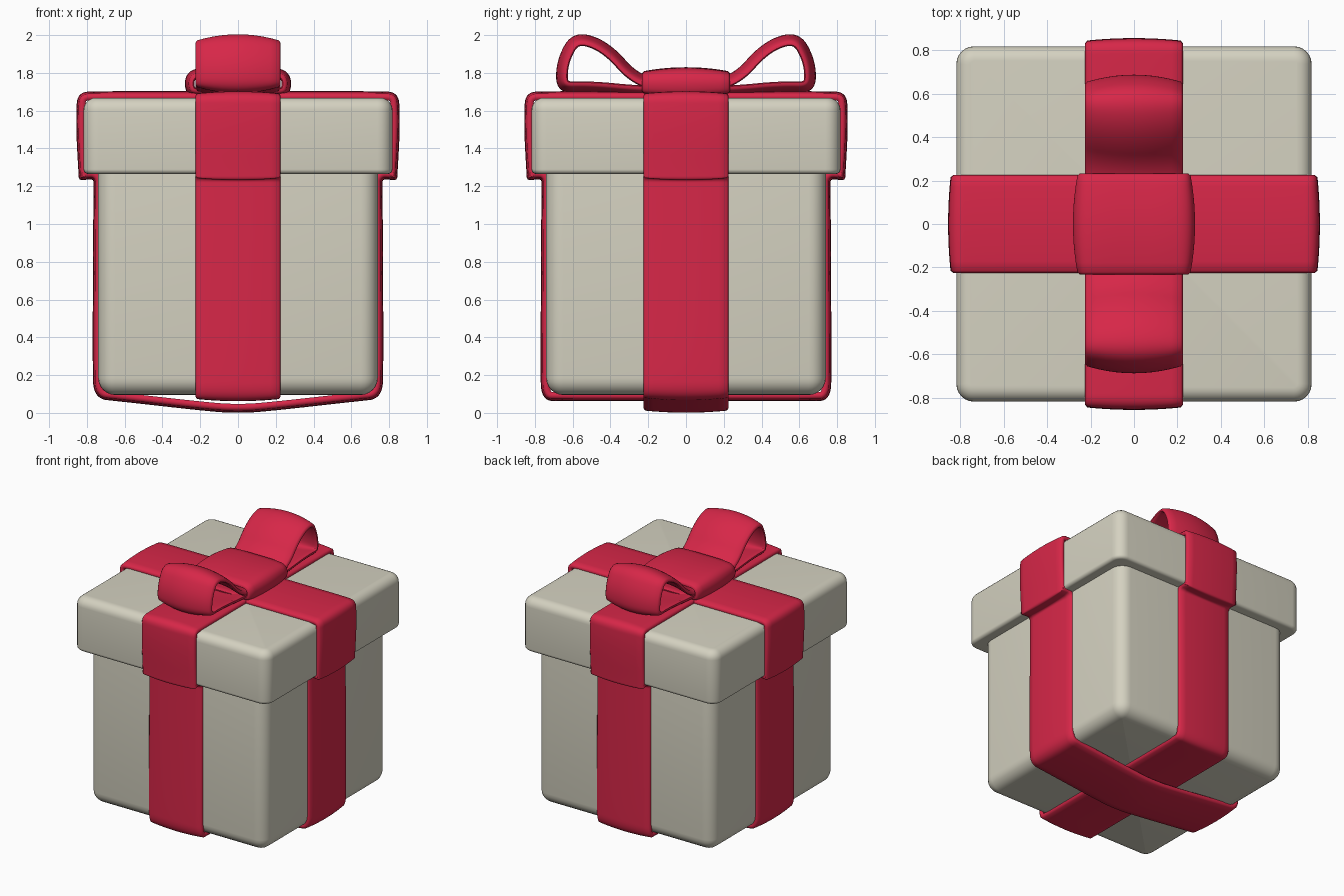
import bpy, bmesh
from mathutils import Vector

if "Cube" in bpy.data.objects:
    bpy.data.objects.remove(bpy.data.objects["Cube"])


def material(name, rgb):
    m = bpy.data.materials.new(name)
    m.diffuse_color = (*rgb, 1)
    m.use_nodes = True
    m.node_tree.nodes["Principled BSDF"].inputs["Base Color"].default_value = m.diffuse_color
    return m


CREAM = material("warm cream", (0.66, 0.64, 0.53))
RED = material("ribbon red", (0.68, 0.02, 0.065))


def finish(name, bm, mat):
    bmesh.ops.recalc_face_normals(bm, faces=bm.faces)
    me = bpy.data.meshes.new(name)
    bm.to_mesh(me)
    bm.free()
    ob = bpy.data.objects.new(name, me)
    bpy.context.collection.objects.link(ob)
    me.materials.append(mat)
    bpy.ops.object.select_all(action='DESELECT')
    ob.select_set(True)
    bpy.context.view_layer.objects.active = ob
    bpy.ops.object.shade_smooth_by_angle(angle=0.8)
    return ob


def rounded_box(name, half, z0, z1, r_side, r_top, r_bottom):
    bm = bmesh.new()
    bmesh.ops.create_cube(bm, size=1)
    for v in bm.verts:
        v.co = (v.co.x * 2 * half, v.co.y * 2 * half, z1 if v.co.z > 0 else z0)

    def bevel(test, r):
        edges = [e for e in bm.edges if test(e.verts[0].co.z, e.verts[1].co.z)]
        bmesh.ops.bevel(bm, geom=edges, offset=r, segments=6, profile=0.5,
                        affect='EDGES', clamp_overlap=False)
    bevel(lambda a, b: abs(a - b) > 0.1, r_side)
    bevel(lambda a, b: min(a, b) > z1 - 1e-4, r_top)
    bevel(lambda a, b: max(a, b) < z0 + 1e-4, r_bottom)
    return finish(name, bm, CREAM)


def ribbon(name, half_path, axis, w, t, bow):
    """Closed band swept along a mirrored path of its outer centre line."""
    path = [Vector(p) for p in half_path]
    path += [Vector((-p.x, p.y)) for p in reversed(path) if p.x > 1e-6]
    for _ in range(4):  # corner cutting
        path = [q for a, b in zip(path, path[1:] + path[:1])
                for q in (a.lerp(b, 0.25), a.lerp(b, 0.75))]
    # cross-section: (across, depth), bulging in the middle, with soft edges
    us = [(w - 0.01) * i / 5 for i in range(-5, 6)]
    sec = [(u, bow * (u / w) ** 2) for u in us]
    sec += [(w, bow + t * 0.3), (w, bow + t * 0.7)]
    sec += [(u, bow * (u / w) ** 2 + t) for u in reversed(us)]
    sec += [(-w, bow + t * 0.7), (-w, bow + t * 0.3)]
    area = sum(a.x * b.y - b.x * a.y for a, b in zip(path, path[1:] + path[:1]))
    s = 1 if area > 0 else -1
    bm = bmesh.new()
    rings = []
    n = len(path)
    for i, p in enumerate(path):
        d = (path[(i + 1) % n] - path[i - 1]).normalized()
        inward = Vector((-d.y, d.x)) * s
        ring = []
        for u, depth in sec:
            q = p + inward * depth
            ring.append(bm.verts.new((q.x, u, q.y) if axis == 'X' else (u, q.x, q.y)))
        rings.append(ring)
    k = len(sec)
    for i in range(n):
        a, b = rings[i], rings[(i + 1) % n]
        for j in range(k):
            bm.faces.new((a[j], a[(j + 1) % k], b[(j + 1) % k], b[j]))
    return finish(name, bm, RED)


# box and lid
rounded_box("box_body", 0.74, 0.095, 1.40, 0.09, 0.03, 0.09)
rounded_box("box_lid", 0.818, 1.265, 1.668, 0.08, 0.065, 0.025)

# ribbons round the box: shared side and lid profile, different undersides
side = [(0.77, 0.26), (0.768, 0.8), (0.765, 1.20), (0.765, 1.237), (0.80, 1.235),
        (0.843, 1.23), (0.845, 1.28), (0.855, 1.45), (0.857, 1.58),
        (0.85, 1.70), (0.72, 1.703), (0.4, 1.703), (0, 1.703)]
ribbon("ribbon_across", [(0, 0.0), (0.12, 0.004), (0.62, 0.06), (0.765, 0.075)] + side,
       'X', 0.225, 0.036, 0.012)
ribbon("ribbon_front_to_back", [(0, 0.062), (0.5, 0.062), (0.65, 0.062), (0.768, 0.065)] + side,
       'Y', 0.225, 0.036, 0.012)

# bow: both loops as one band pinched in the middle
ribbon("bow_loops", [(0, 1.77), (0.23, 1.765), (0.41, 1.97), (0.60, 2.025), (0.69, 1.86),
                     (0.685, 1.69), (0.5, 1.695), (0.25, 1.67), (0, 1.67)],
       'Y', 0.225, 0.03, 0.035)

# knot wrapped round the bow
ribbon("bow_knot", [(0, 1.83), (0.15, 1.83), (0.25, 1.82), (0.287, 1.76), (0.27, 1.68),
                    (0.2, 1.668), (0, 1.668)],
       'X', 0.232, 0.03, 0.022)
